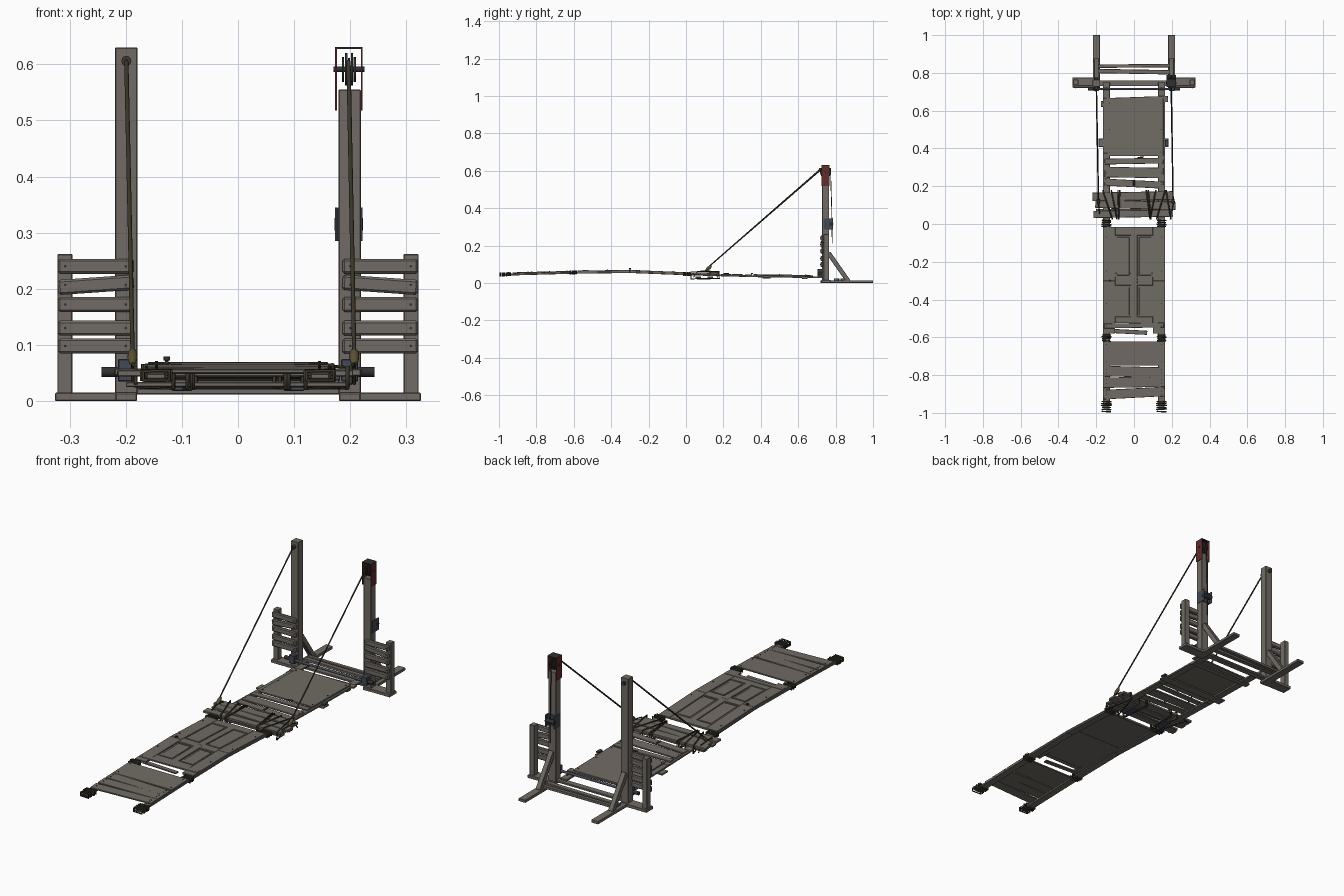
import bpy, math, random
from mathutils import Vector

random.seed(4)


def material(name, rgb):
    m = bpy.data.materials.new(name)
    m.diffuse_color = (*rgb, 1)
    return m


WOOD = material("weathered wood", (0.165, 0.148, 0.128))
ROPE = material("dark rope", (0.045, 0.038, 0.024))
HOOK = material("tarnished brass", (0.10, 0.08, 0.035))
STEEL = material("blue steel", (0.055, 0.065, 0.09))
IRON = material("dark iron", (0.03, 0.03, 0.03))
RED = material("dull red", (0.12, 0.025, 0.022))


def finish(o, name, mat):
    o.name = name
    o.data.materials.append(mat)
    return o


def block(name, x, y, z, mat=WOOD, rot=(0, 0, 0), bevel=0.0015):
    """Box from (min, max) ranges, turned about its centre by degrees."""
    c = [(r[0] + r[1]) / 2 for r in (x, y, z)]
    bpy.ops.mesh.primitive_cube_add(size=1, location=c, rotation=[math.radians(a) for a in rot])
    o = bpy.context.object
    o.scale = [r[1] - r[0] for r in (x, y, z)]
    bpy.ops.object.transform_apply(location=False, rotation=False, scale=True)
    if bevel:
        b = o.modifiers.new("worn edges", 'BEVEL')
        b.width, b.segments = bevel, 1
    return finish(o, name, mat)


def rod(name, a, b, r, mat, sides=12):
    """Cylinder between two points."""
    a, b = Vector(a), Vector(b)
    d = b - a
    bpy.ops.mesh.primitive_cylinder_add(vertices=sides, radius=r, depth=d.length, location=(a + b) / 2)
    o = bpy.context.object
    o.rotation_euler = d.to_track_quat('Z', 'Y').to_euler()
    bpy.ops.object.shade_smooth_by_angle()
    return finish(o, name, mat)


def cord(name, paths, r=0.003, mat=ROPE, closed=False):
    """Round cord along one or more point paths."""
    cu = bpy.data.curves.new(name, 'CURVE')
    cu.dimensions, cu.bevel_depth, cu.bevel_resolution = '3D', r, 1
    for pts in paths:
        s = cu.splines.new('POLY')
        s.points.add(len(pts) - 1)
        for p, co in zip(s.points, pts):
            p.co = (*co, 1)
        s.use_cyclic_u = closed
    o = bpy.data.objects.new(name, cu)
    bpy.context.collection.objects.link(o)
    return finish(o, name, mat)


# Deck height along the bridge
PROFILE = [(-1.0, 0.047), (-0.6, 0.058), (-0.3, 0.062), (0.0, 0.05), (0.2, 0.042), (0.75, 0.034)]


def deck_z(y):
    for (y0, z0), (y1, z1) in zip(PROFILE, PROFILE[1:]):
        if y <= y1:
            return z0 + (z1 - z0) * (y - y0) / (y1 - y0)
    return PROFILE[-1][1]


def plank(name, x, y, lift=0.0, t=0.008, turn=0.0, mat=WOOD, bevel=0.001):
    """Board lying on the deck line and following its slope."""
    z = (deck_z(y[0]) + deck_z(y[1])) / 2 + lift
    tilt = math.degrees(math.atan2(deck_z(y[1]) - deck_z(y[0]), y[1] - y[0]))
    return block(name, x, y, (z - t / 2, z + t / 2), mat, (tilt, 0, turn), bevel)


def nails(name, xs, ys, lift):
    for x in xs:
        for y in ys:
            z = deck_z(y) + lift
            rod(name, (x, y, z), (x, y, z + 0.0025), 0.003, IRON, 6)


# Gate frame: posts, feet, braces and side fences
for s, side in ((-1, "left"), (1, "right")):
    px = s * 0.199
    top = 0.63 if s < 0 else 0.555
    block(side + "_post", (px - 0.02, px + 0.02), (0.727, 0.765), (0.012, top))
    block(side + "_foot", (px - 0.019, px + 0.019), (0.72, 1.0), (0, 0.014))
    block(side + "_brace", (px - 0.012, px + 0.012), (0.722, 0.908), (0.073, 0.097), rot=(-55, 0, 0))
    lo, hi = sorted((s * 0.18, s * 0.326))
    block(side + "_fence_base", (lo, hi), (0.722, 0.775), (0, 0.015))
    lo, hi = sorted((s * 0.295, s * 0.322))
    block(side + "_fence_post", (lo, hi), (0.735, 0.765), (0.012, 0.262))
    lo, hi = sorted((s * 0.186, s * 0.321))
    for z, tip in ((0.24, 0), (0.207, 4), (0.172, 0), (0.13, 0), (0.098, 0)):
        block(side + "_fence_slat", (lo, hi), (0.719, 0.735), (z - 0.0135, z + 0.0135),
              rot=(0, -tip if s < 0 else tip, 0), bevel=0.004)
        for nx in (0.2, 0.308):
            rod("fence_nail", (s * nx, 0.717, z), (s * nx, 0.722, z), 0.0025, IRON, 6)
    # Hinge bracket on the foot of each post
    block(side + "_hinge_bracket", (px - 0.015, px + 0.015), (0.703, 0.728), (0.035, 0.075), STEEL)
    rod(side + "_axle_cap", (s * 0.215, 0.715, 0.052), (s * 0.243, 0.715, 0.052), 0.009, IRON)

block("rear_tie_front", (-0.2, 0.2), (0.795, 0.818), (0.012, 0.025), rot=(0, 0, -1))
block("rear_tie_back", (-0.2, 0.2), (0.828, 0.846), (0.012, 0.025), rot=(0, 0, 0.5))
block("threshold", (-0.2, 0.2), (0.73, 0.76), (0.012, 0.022))
rod("hinge_axle", (-0.24, 0.715, 0.05), (0.24, 0.715, 0.05), 0.006, STEEL)

# Pulley head on the right post
for x in (0.1745, 0.2205):
    block("pulley_cheek", (x - 0.0015, x + 0.0015), (0.724, 0.768), (0.518, 0.628), RED, bevel=0)
block("pulley_cap", (0.173, 0.222), (0.724, 0.768), (0.627, 0.631), IRON, bevel=0)
rod("pulley_axle", (0.17, 0.746, 0.591), (0.225, 0.746, 0.591), 0.005, IRON)
for x, r in ((0.187, 0.022), (0.193, 0.029), (0.198, 0.02), (0.203, 0.029), (0.208, 0.022)):
    rod("pulley_wheel", (x - 0.002, 0.746, 0.591), (x + 0.002, 0.746, 0.591), r, IRON, 20)

# Winch behind the right post
for x in (0.1745, 0.2205):
    block("winch_cheek", (x - 0.0015, x + 0.0015), (0.735, 0.785), (0.285, 0.345), STEEL, bevel=0)
block("winch_strap", (0.176, 0.22), (0.765, 0.77), (0.285, 0.345), STEEL)
rod("winch_drum", (0.172, 0.777, 0.315), (0.223, 0.777, 0.315), 0.011, IRON)
cord("winch_rope", [[(0.198, 0.773, 0.59), (0.198, 0.779, 0.4), (0.198, 0.782, 0.21)]], 0.0025)

# Lifting ropes with knot and hooks
rod("rope_knot", (-0.199, 0.712, 0.606), (-0.199, 0.775, 0.606), 0.009, ROPE)
for name, a, b in (("left", (-0.199, 0.715, 0.606), (-0.188, 0.125, 0.09)),
                   ("right", (0.197, 0.72, 0.605), (0.207, 0.125, 0.09))):
    cord(name + "_lifting_rope", [[a, b]], 0.0038)
    bpy.ops.mesh.primitive_uv_sphere_add(segments=12, ring_count=8, radius=1,
                                         location=(b[0], 0.12, 0.079), rotation=(math.radians(-50), 0, 0))
    hook = finish(bpy.context.object, name + "_hook", HOOK)
    hook.scale = (0.009, 0.009, 0.022)
    bpy.ops.object.shade_smooth()
    cord(name + "_hook_sling", [[(b[0], 0.105, 0.066), (b[0] * 0.97, 0.06, 0.061), (b[0] * 0.97, 0.04, 0.03)],
                                [(b[0], 0.105, 0.066), (b[0], 0.15, 0.061), (b[0], 0.17, 0.03)]], 0.003)

# Long side rails, in three spans
for s in (-1, 1):
    for y in ((0.01, 0.375), (0.375, 0.75), (-0.6, -0.3), (-0.3, 0.03), (-0.96, -0.6)):
        x = s * 0.146
        plank("side_rail", (x - 0.018, x + 0.018), y, -0.004, 0.009)

# Front ramp boards
for y0, y1, turn in ((-0.75, -0.622, 0), (-0.81, -0.755, -1.5), (-0.865, -0.81, 1), (-0.92, -0.87, 3)):
    plank("ramp_board", (-0.162, 0.162), (y0, y1), 0.004, 0.007, turn)
    nails("ramp_nail", (-0.145, 0.145), (y0 + 0.02, y1 - 0.015), 0.007)

# Old panelled door as the middle span: thin slab with stiles and raised rims
for y in ((-0.5, -0.26), (-0.26, -0.018)):
    plank("door_slab", (-0.14, 0.14), y, 0.0, 0.006)
for x in ((-0.16, -0.1), (-0.016, 0.018), (0.1, 0.16)):
    for y in ((-0.58 if abs(x[0] + x[1]) > 0.1 else -0.5, -0.3), (-0.3, -0.015)):
        plank("door_stile", x, y, 0.003, 0.010)
for y in ((-0.06, -0.015), (-0.325, -0.28), (-0.525, -0.49)):
    plank("door_rail", (-0.1, 0.1), y, 0.003, 0.010)
for x in ((-0.09, -0.025), (0.027, 0.09)):
    for y in ((-0.272, -0.07), (-0.482, -0.335)):
        plank("door_panel", x, y, 0.003, 0.005)
rod("door_knob_stem", (-0.127, -0.3, 0.062), (-0.127, -0.3, 0.074), 0.003, IRON)
rod("door_knob", (-0.127, -0.3, 0.072), (-0.127, -0.3, 0.079), 0.006, IRON)
plank("door_batten", (-0.158, 0.158), (-0.55, -0.525), 0.006, 0.008, 1)
plank("door_batten", (-0.12, 0.07), (-0.582, -0.56), -0.004, 0.007, -3)
nails("door_nail", (-0.145, 0.145), (-0.07, -0.25, -0.42, -0.54), 0.008)

# Rear span: wide sheet, narrow boards and stubs of cross beams
plank("rear_sheet", (-0.14, 0.155), (0.36, 0.665), 0.004, 0.007)
plank("rear_sheet_end", (-0.165, 0.18), (0.64, 0.672), 0.001, 0.007, 2)
for y0, y1, turn in ((0.318, 0.348, 1), (0.245, 0.3, -1), (0.195, 0.232, -3)):
    plank("rear_board", (-0.155, 0.155), (y0, y1), 0.003, 0.007, turn)
for x in ((-0.187, 0.182), ):
    plank("rear_cross_beam", x, (0.408, 0.452), -0.01, 0.008)
plank("rear_low_beam", (-0.175, 0.165), (0.62, 0.65), -0.01, 0.008)
block("deck_latch", (0.165, 0.182), (0.415, 0.445), (0.037, 0.045), STEEL)
nails("rear_nail", (-0.13, 0.142), (0.38, 0.5, 0.64), 0.007)
nails("rear_nail", (-0.146, 0.146), (0.21, 0.27, 0.72), 0.005)
cord("sheet_tie", [[(0.02, 0.35, 0.05), (0.05, 0.355, 0.051)], [(0, 0.2, 0.05), (0, 0.23, 0.05)]], 0.004)

# Lifting platform across the middle
block("platform_back_board", (-0.22, 0.21), (0.125, 0.17), (0.046, 0.058), rot=(0, 0, 1))
block("platform_mid_board", (-0.205, 0.22), (0.08, 0.123), (0.045, 0.057), rot=(0, 0, -1.5))
block("platform_front_board", (-0.215, 0.205), (0.035, 0.073), (0.044, 0.055), rot=(0, 0, 1))
block("platform_under_board", (-0.2, 0.2), (0.05, 0.08), (0.025, 0.034))
block("platform_under_board", (-0.2, 0.2), (0.115, 0.145), (0.025, 0.034))

# Slanting rope wraps around the platform
wraps = []
for x0, x1 in ((-0.165, -0.115), (-0.12, -0.09), (-0.085, -0.08), (-0.075, -0.082),
               (0.065, 0.085), (0.075, 0.09), (0.115, 0.085), (0.165, 0.12), (0.17, 0.195)):
    wraps.append([(x1, 0.028, 0.06), (x0, 0.176, 0.062), (x0, 0.178, 0.024), (x1, 0.026, 0.022)])
cord("platform_wrap", wraps, 0.0036, ROPE, True)

# Lashings around the rail ends and joints
for s in (-1, 1):
    for start, n, grow in ((-0.992, 6, 0.004), (-0.618, 3, 0.002), (-0.598, 2, 0.002), (-0.012, 4, 0.002)):
        loops = []
        for i in range(n):
            y = start + i * 0.0105
            w, z = 0.02 + grow + random.uniform(-0.002, 0.003), deck_z(y)
            x, k = s * 0.146, random.uniform(-0.003, 0.003)
            loops.append([(x - w, y, z + 0.006), (x + w, y + k, z + 0.007),
                          (x + w, y + k, z - 0.010), (x - w, y, z - 0.010)])
        cord("rail_lashing", loops, 0.0036, ROPE, True)
    plank("rail_tip", (s * 0.146 - 0.016, s * 0.146 + 0.016), (-0.985, -0.93), -0.003, 0.008)

# Iron clamps under the deck joints
for x in (-0.1, 0.1):
    block("under_clamp", (x - 0.018, x + 0.018), (0.06, 0.13), (0.018, 0.026), STEEL)
